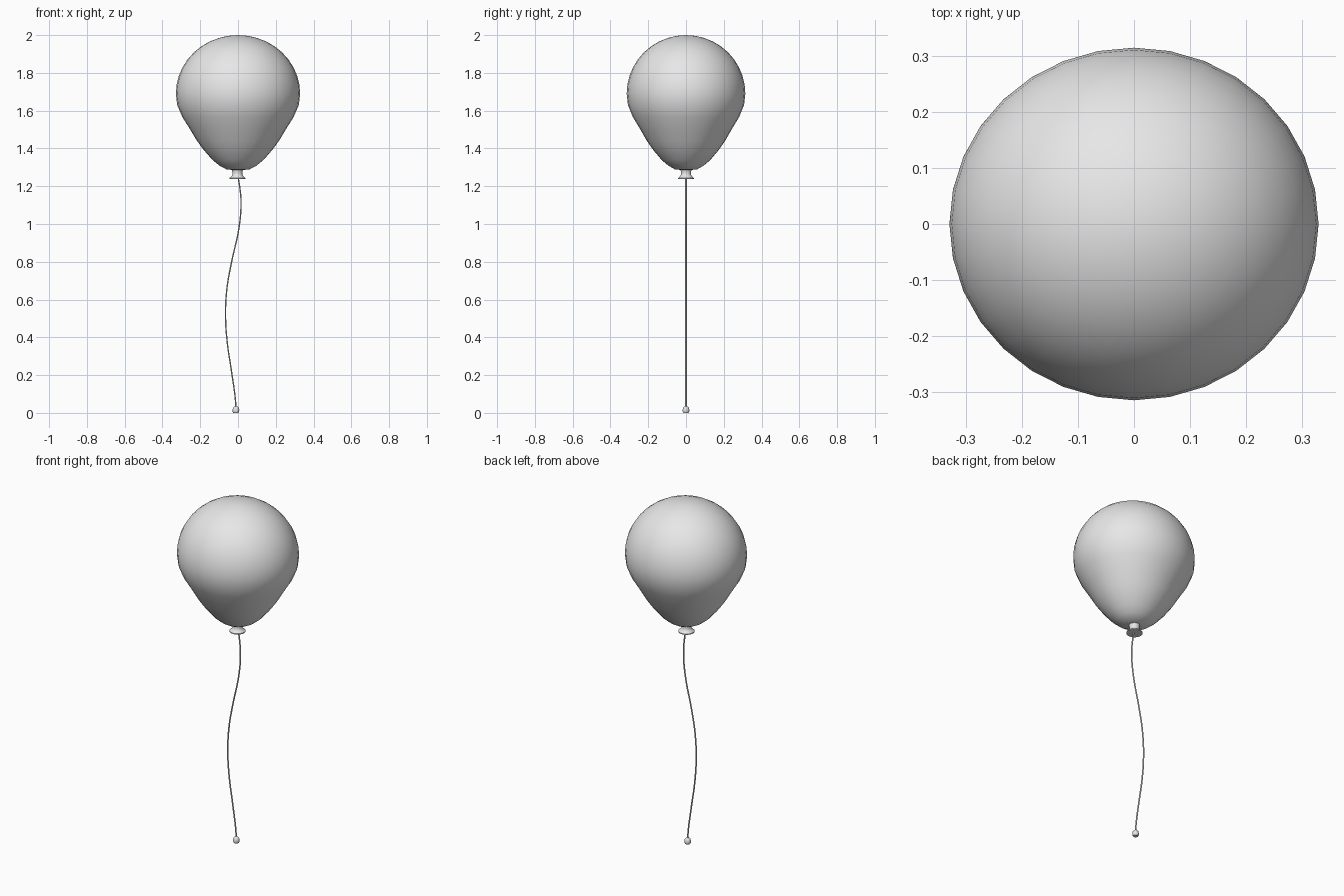
import bpy, bmesh, math

if "Cube" in bpy.data.objects:
    bpy.data.objects.remove(bpy.data.objects["Cube"])

mat = bpy.data.materials.new("light grey")
mat.diffuse_color = (0.8, 0.8, 0.8, 1)
mat.use_nodes = True
mat.node_tree.nodes["Principled BSDF"].inputs["Base Color"].default_value = mat.diffuse_color


def finish(obj, angle):
    obj.data.materials.append(mat)
    bpy.ops.object.select_all(action='DESELECT')
    obj.select_set(True)
    bpy.context.view_layer.objects.active = obj
    bpy.ops.object.shade_smooth_by_angle(angle=math.radians(angle))


def lathe(name, profile, n, cx=0.0, y_scale=1.0, angle=40):
    """Revolve (radius, z) points, listed from top to bottom, around z."""
    bm = bmesh.new()
    rings = []
    for r, z in profile:
        if r == 0:
            rings.append([bm.verts.new((cx, 0, z))] * n)
        else:
            rings.append([bm.verts.new((cx + r * math.cos(2 * math.pi * i / n),
                                        y_scale * r * math.sin(2 * math.pi * i / n), z))
                          for i in range(n)])
    for a, b in zip(rings, rings[1:]):
        for i in range(n):
            j = (i + 1) % n
            quad = list(dict.fromkeys((a[i], b[i], b[j], a[j])))
            bm.faces.new(quad)
    bmesh.ops.recalc_face_normals(bm, faces=bm.faces[:])
    me = bpy.data.meshes.new(name)
    bm.to_mesh(me)
    bm.free()
    obj = bpy.data.objects.new(name, me)
    bpy.context.collection.objects.link(obj)
    finish(obj, angle)
    return obj


# Balloon: elliptical dome above, tapered teardrop below
R, MID, TOP = 0.329, 1.69, 2.0
dome = [(0, TOP)] + [(R * math.sin(k * math.pi / 20), MID + (TOP - MID) * math.cos(k * math.pi / 20))
                     for k in range(1, 11)]
taper = [(0.322, 1.63), (0.294, 1.565), (0.253, 1.50), (0.217, 1.44), (0.180, 1.39),
         (0.134, 1.338), (0.098, 1.309), (0.061, 1.289), (0, 1.284)]
lathe("balloon", dome + taper, 32, y_scale=0.955, angle=60)

# Neck with a flared lip
lathe("neck", [(0, 1.295), (0.030, 1.295), (0.027, 1.275), (0.026, 1.262),
               (0.032, 1.252), (0.043, 1.243), (0.043, 1.238), (0, 1.238)], 24, cx=-0.003)

# Wavy string
points = [(0.000, 1.25), (0.010, 1.19), (0.016, 1.11), (0.005, 0.98), (-0.036, 0.79),
          (-0.059, 0.655), (-0.066, 0.51), (-0.056, 0.365), (-0.036, 0.23), (-0.013, 0.06), (-0.011, 0.01)]
cu = bpy.data.curves.new("string", 'CURVE')
cu.dimensions = '3D'
cu.bevel_depth = 0.004
cu.bevel_resolution = 1
cu.resolution_u = 6
cu.use_fill_caps = True
sp = cu.splines.new('BEZIER')
sp.bezier_points.add(len(points) - 1)
for p, (x, z) in zip(sp.bezier_points, points):
    p.co = (x, 0, z)
    p.handle_left_type = p.handle_right_type = 'AUTO'
string = bpy.data.objects.new("string", cu)
bpy.context.collection.objects.link(string)
bpy.ops.object.select_all(action='DESELECT')
string.select_set(True)
bpy.context.view_layer.objects.active = string
bpy.ops.object.convert(target='MESH')
finish(bpy.context.view_layer.objects.active, 60)

# Small bead at the string's end
lathe("end_bead", [(0, 0.036), (0.009, 0.034), (0.015, 0.027), (0.018, 0.016),
                   (0.017, 0.006), (0.014, 0), (0, 0)], 12, cx=-0.011)
